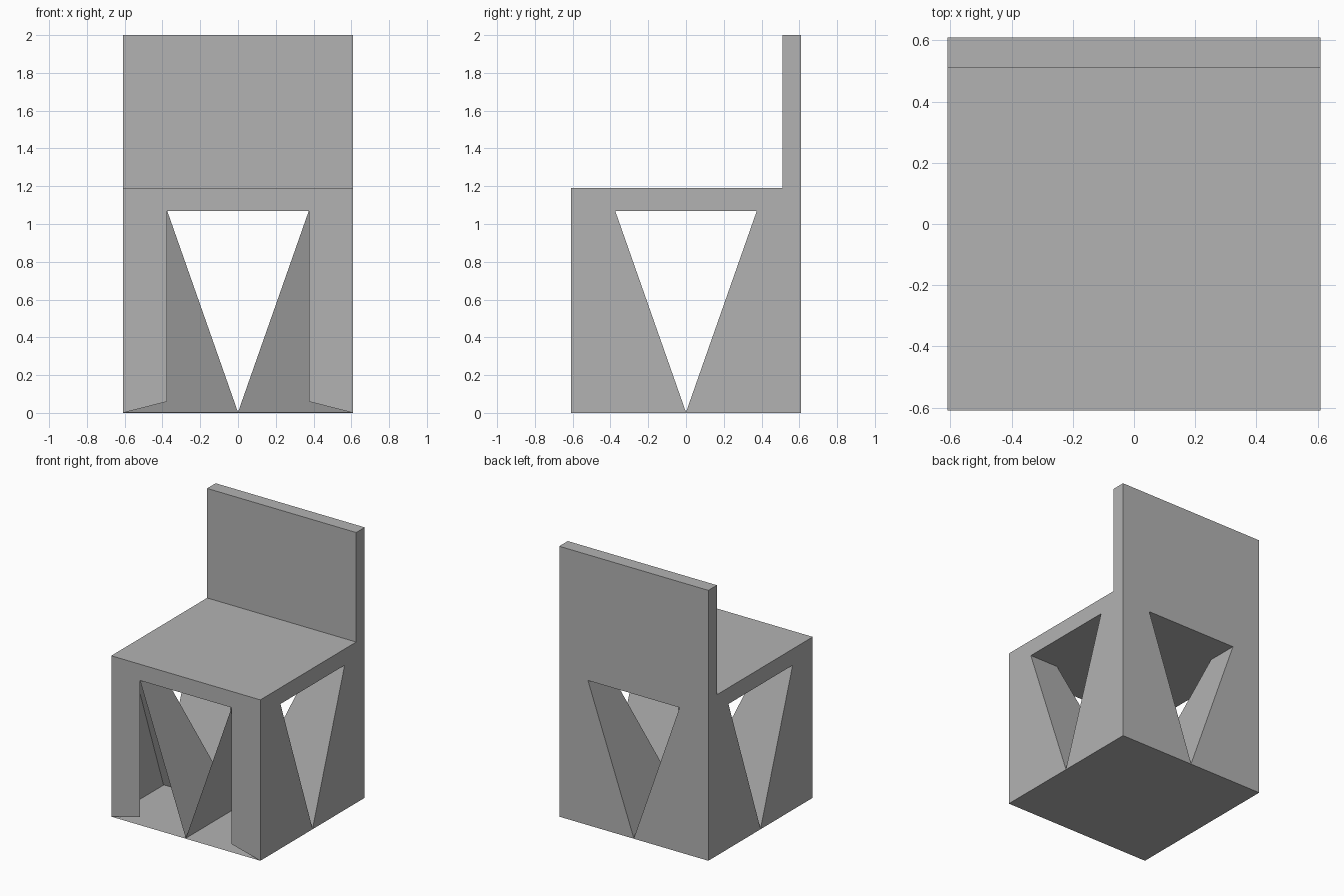
import bpy
import bmesh

cube = bpy.data.objects.get("Cube")
if cube:
    bpy.data.objects.remove(cube, do_unlink=True)

HALF = 0.61        # half width and depth
SEAT = 1.19        # seat height
TOP = 2.0          # top of the backrest
BACK = 0.51        # front of the backrest
GAP, GAP_TOP, GAP_TIP = 0.375, 1.07, 0.003   # triangular tunnels

grey = bpy.data.materials.new("plain_grey")
grey.use_nodes = True
grey.diffuse_color = (0.45, 0.45, 0.45, 1)
grey.node_tree.nodes["Principled BSDF"].inputs["Base Color"].default_value = (0.45, 0.45, 0.45, 1)


def prism(name, profile, half, axis):
    """Extrude a profile of (across, z) points along the x or y axis."""
    bm = bmesh.new()
    place = (lambda s, a, z: (s, a, z)) if axis == "x" else (lambda s, a, z: (a, s, z))
    face = bm.faces.new([bm.verts.new(place(-half, a, z)) for a, z in profile])
    out = bmesh.ops.extrude_face_region(bm, geom=[face])
    shift = place(2 * half, 0, 0)
    bmesh.ops.translate(bm, vec=shift,
                        verts=[v for v in out["geom"] if isinstance(v, bmesh.types.BMVert)])
    bmesh.ops.recalc_face_normals(bm, faces=bm.faces)
    mesh = bpy.data.meshes.new(name)
    bm.to_mesh(mesh)
    bm.free()
    mesh.materials.append(grey)
    obj = bpy.data.objects.new(name, mesh)
    bpy.context.collection.objects.link(obj)
    return obj


# Seat block and backrest as one side profile
chair = prism("chair_body", [(-HALF, 0), (HALF, 0), (HALF, TOP), (BACK, TOP),
                             (BACK, SEAT), (-HALF, SEAT)], HALF, "x")

# Two crossing triangular tunnels through the block
triangle = [(-GAP, GAP_TOP), (0, GAP_TIP), (GAP, GAP_TOP)]
cutters = [prism("tunnel_cutter_" + axis, triangle, 1, axis) for axis in "xy"]
for cutter in cutters:
    cutter.hide_render = True
    cut = chair.modifiers.new(cutter.name, "BOOLEAN")
    cut.operation = "DIFFERENCE"
    cut.solver = "EXACT"
    cut.object = cutter

evaluated = chair.evaluated_get(bpy.context.evaluated_depsgraph_get())
mesh = bpy.data.meshes.new_from_object(evaluated)
chair.modifiers.clear()
chair.data = mesh
for cutter in cutters:
    bpy.data.objects.remove(cutter, do_unlink=True)

# Open the hollow block at the front
bm = bmesh.new()
bm.from_mesh(mesh)
front = [f for f in bm.faces if all(v.co.y < -HALF + 0.001 for v in f.verts)]
bmesh.ops.delete(bm, geom=front, context="FACES")

# Thin front frame with slanted feet around the opening
right = [(HALF, SEAT), (HALF, 0), (GAP, 0.06), (GAP, GAP_TOP)]
outline = [(-x, z) for x, z in right] + right[::-1]
frame = bm.faces.new([bm.verts.new((x, -HALF, z)) for x, z in outline])
frame.normal_update()
if frame.normal.y > 0:
    frame.normal_flip()
bmesh.ops.remove_doubles(bm, verts=bm.verts, dist=0.0005)
bm.to_mesh(mesh)
bm.free()
